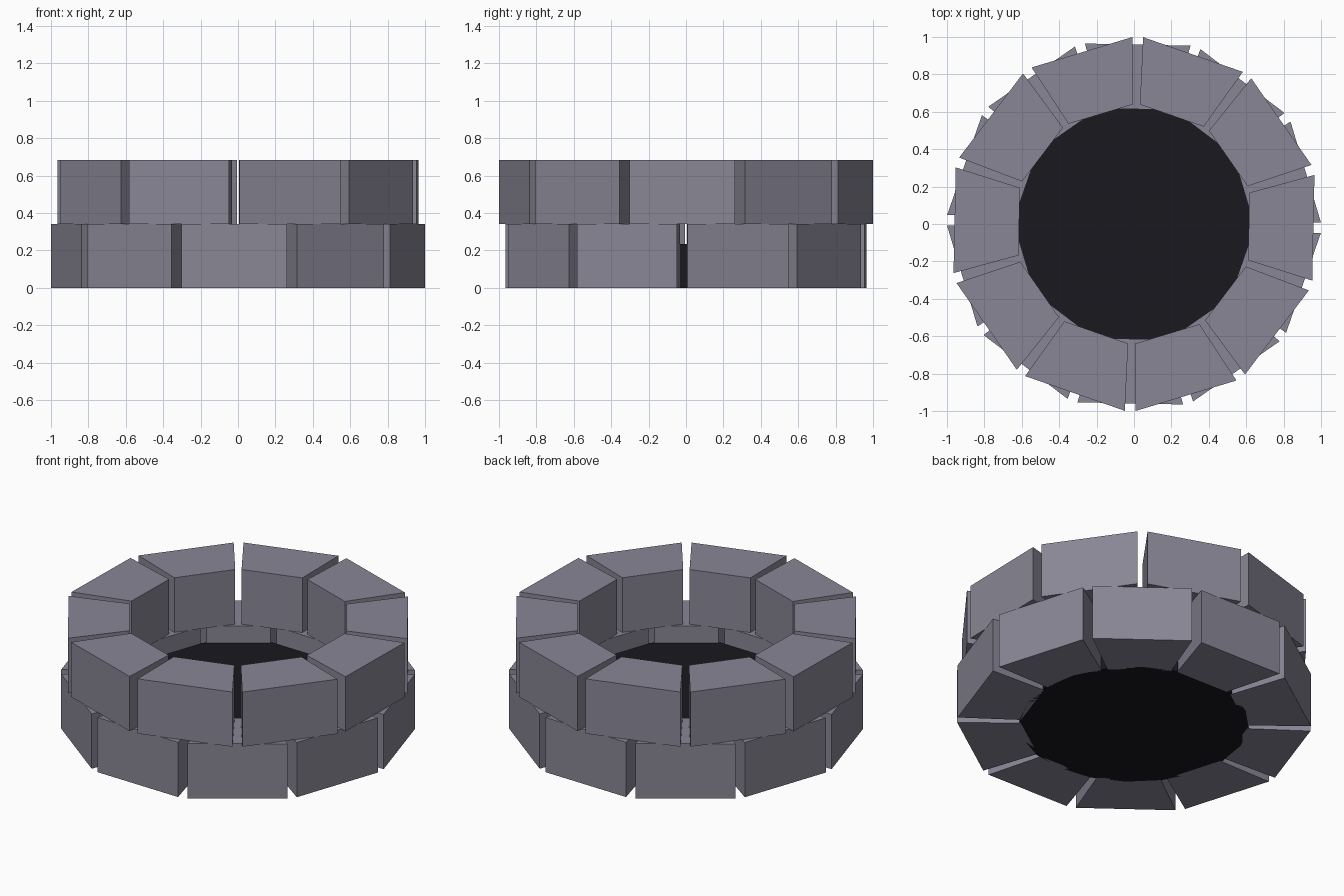
import bpy, bmesh
from math import cos, sin, radians

if "Cube" in bpy.data.objects:
    bpy.data.objects.remove(bpy.data.objects["Cube"])

R_OUT, R_IN = 1.0, 0.64
COURSE_H = 0.341
COUNT = 10
SPAN = 32.8
TWIST = -1.2


def material(name, rgb):
    m = bpy.data.materials.new(name)
    m.diffuse_color = (*rgb, 1)
    m.use_nodes = True
    m.node_tree.nodes["Principled BSDF"].inputs["Base Color"].default_value = m.diffuse_color
    return m


def prism(name, outline, z0, z1, mat):
    bm = bmesh.new()
    base = bm.faces.new([bm.verts.new((x, y, z0)) for x, y in outline])
    top = bmesh.ops.extrude_face_region(bm, geom=[base])["geom"]
    bmesh.ops.translate(bm, vec=(0, 0, z1 - z0),
                        verts=[v for v in top if isinstance(v, bmesh.types.BMVert)])
    bmesh.ops.recalc_face_normals(bm, faces=bm.faces)
    mesh = bpy.data.meshes.new(name)
    bm.to_mesh(mesh)
    bm.free()
    mesh.materials.append(mat)
    ob = bpy.data.objects.new(name, mesh)
    bpy.context.collection.objects.link(ob)
    return ob


def polar(r, deg):
    return r * cos(radians(deg)), r * sin(radians(deg))


stone = material("stone", (0.25, 0.24, 0.30))
ash = material("ash", (0.009, 0.009, 0.013))

# Two staggered courses of wedge stones
for course, stagger in enumerate((18, 0)):
    for i in range(COUNT):
        mid = TWIST + stagger + i * 360 / COUNT
        a, b = mid - SPAN / 2, mid + SPAN / 2
        outline = [polar(R_IN, a), polar(R_OUT, a), polar(R_OUT, b), polar(R_IN, b)]
        prism(f"stone_course{course + 1}_{i + 1}", outline,
              course * COURSE_H, (course + 1) * COURSE_H, stone)

# Ash bed filling the pit floor
prism("ash_bed", [polar(0.65, i * 360 / 20) for i in range(20)], 0, 0.235, ash)
